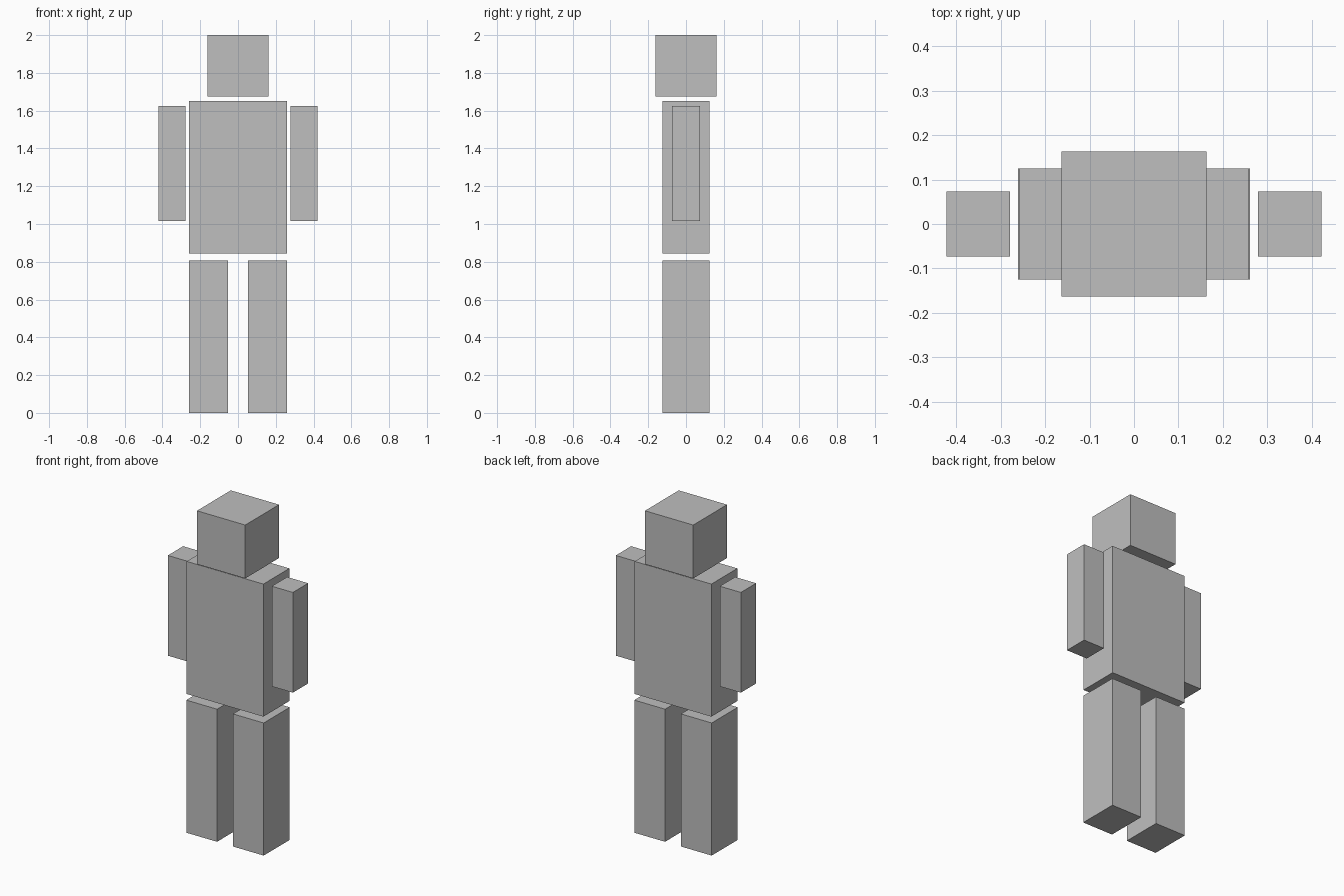
import bpy

default_cube = bpy.data.objects.get("Cube")
if default_cube:
    bpy.data.objects.remove(default_cube, do_unlink=True)

# Single flat material
grey = bpy.data.materials.new("light_grey")
grey.use_nodes = True
colour = (0.52, 0.52, 0.52, 1.0)
grey.diffuse_color = colour
grey.node_tree.nodes["Principled BSDF"].inputs["Base Color"].default_value = colour


def box(name, x, z_bottom, size):
    """Axis-aligned block standing on z_bottom, centred in depth."""
    bpy.ops.mesh.primitive_cube_add(size=1, location=(x, 0, z_bottom + size[2] / 2))
    part = bpy.context.object
    part.name = name
    part.scale = size
    bpy.ops.object.transform_apply(location=False, rotation=False, scale=True)
    part.data.materials.append(grey)
    return part


# Head and torso
box("head", 0, 1.675, (0.325, 0.325, 0.325))
box("torso", 0, 0.845, (0.517, 0.25, 0.807))

# Paired limbs
for side, sign in (("left", 1), ("right", -1)):
    box(side + "_arm", sign * 0.35, 1.015, (0.142, 0.147, 0.61))
    box(side + "_leg", sign * 0.157, 0, (0.207, 0.25, 0.807))
